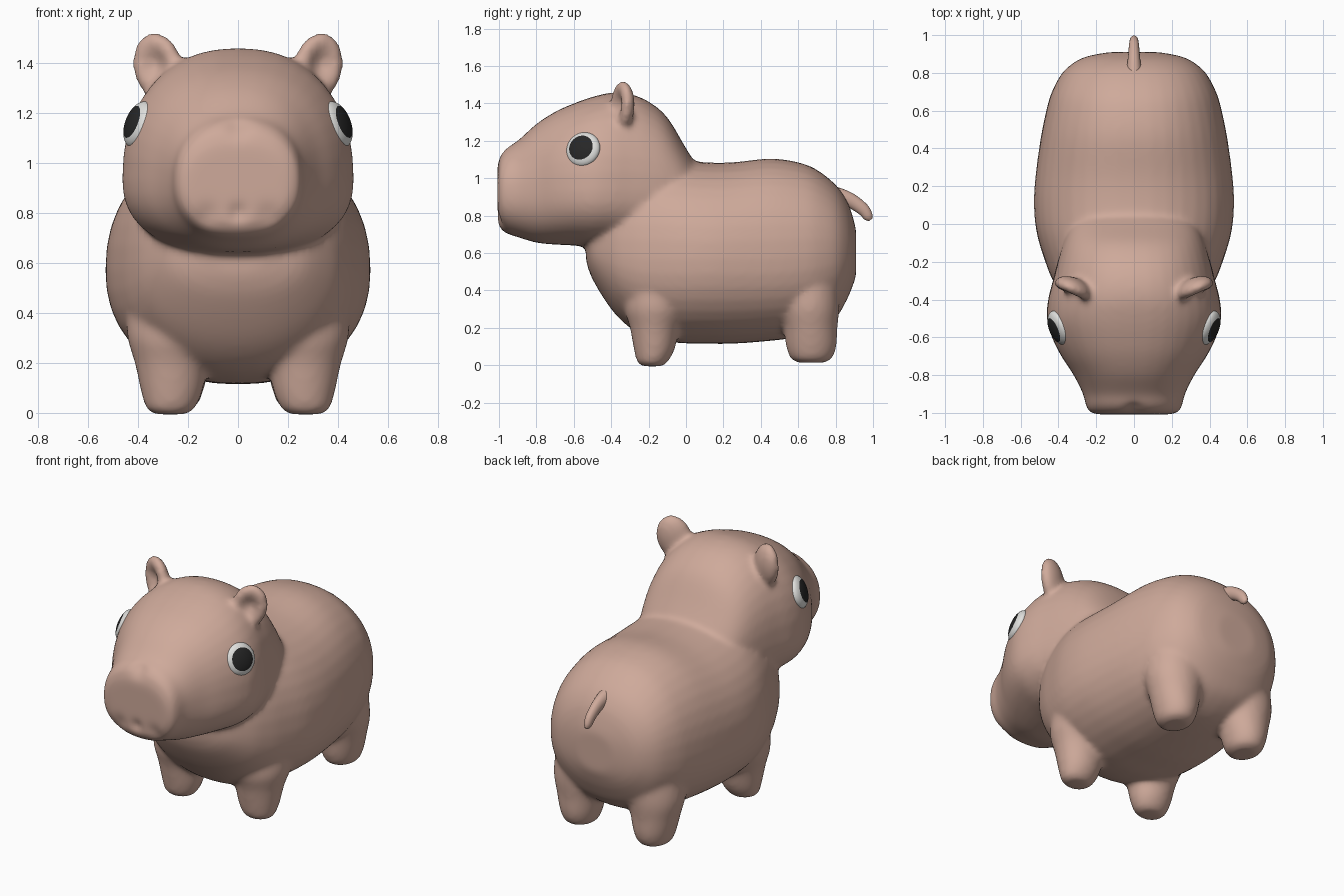
import bpy, bmesh, math
from mathutils import Vector, Matrix

if "Cube" in bpy.data.objects:
    bpy.data.objects.remove(bpy.data.objects["Cube"])


def material(name, rgb):
    m = bpy.data.materials.new(name)
    m.diffuse_color = (*rgb, 1)
    m.use_nodes = True
    m.node_tree.nodes["Principled BSDF"].inputs["Base Color"].default_value = m.diffuse_color
    return m


SKIN = material("dusty pink skin", (0.62, 0.40, 0.325))
WHITE = material("eye white", (0.75, 0.75, 0.73))
BLACK = material("pupil black", (0.02, 0.02, 0.02))


def add_object(name, bm, mats):
    mesh = bpy.data.meshes.new(name)
    bm.to_mesh(mesh)
    bm.free()
    for m in mats:
        mesh.materials.append(m)
    for p in mesh.polygons:
        p.use_smooth = True
    ob = bpy.data.objects.new(name, mesh)
    bpy.context.collection.objects.link(ob)
    return ob


def smooth_rows(rows, n=4):
    """Catmull-Rom interpolation of section tuples."""
    out = []
    for i in range(len(rows) - 1):
        a, b, c, d = (rows[max(0, min(len(rows) - 1, i + k))] for k in (-1, 0, 1, 2))
        for s in range(n):
            t = s / n
            out.append([0.5 * (2 * q + (r - p) * t + (2 * p - 5 * q + 4 * r - u) * t * t
                               + (3 * q - p - 3 * r + u) * t ** 3)
                        for p, q, r, u in zip(a, b, c, d)])
    return out + [list(rows[-1])]


def loft(bm, rings):
    """Skin a list of point rings into a closed shell."""
    vs = [[bm.verts.new(p) for p in ring] for ring in rings]
    n = len(vs[0])
    faces = [bm.faces.new((a[i], a[(i + 1) % n], b[(i + 1) % n], b[i]))
             for a, b in zip(vs, vs[1:]) for i in range(n)]
    faces += [bm.faces.new(vs[0]), bm.faces.new(vs[-1])]
    bmesh.ops.recalc_face_normals(bm, faces=faces)


def sp(v, e):
    return math.copysign(abs(v) ** (2 / e), v)


def torso_rings(rows, e):
    """Rows: y, bottom z, widest z, top z, half width."""
    rings = []
    for y, zb, zm, zt, w in smooth_rows(rows):
        ring = []
        for k in range(40):
            a = math.tau * k / 40
            s = sp(math.sin(a), e)
            ring.append((w * sp(math.cos(a), e), y, zm + s * (zt - zm if s > 0 else zm - zb)))
        rings.append(ring)
    return rings


def leg_rings(rows, side):
    """Rows: z, centre x, centre y, radius x, radius y."""
    return [[(side * (cx + rx * math.cos(math.tau * k / 28)),
              cy + ry * math.sin(math.tau * k / 28), z) for k in range(28)]
            for z, cx, cy, rx, ry in smooth_rows(rows)]


bm = bmesh.new()

# Torso
loft(bm, torso_rings([
    (-0.535, 0.56, 0.63, 0.72, 0.12), (-0.50, 0.46, 0.62, 0.85, 0.26),
    (-0.40, 0.30, 0.60, 1.00, 0.37), (-0.30, 0.20, 0.58, 1.08, 0.43),
    (-0.20, 0.15, 0.57, 1.11, 0.47), (-0.05, 0.12, 0.57, 1.10, 0.515),
    (0.10, 0.115, 0.57, 1.085, 0.53), (0.25, 0.115, 0.57, 1.085, 0.522),
    (0.45, 0.13, 0.57, 1.105, 0.495), (0.60, 0.15, 0.58, 1.085, 0.465),
    (0.70, 0.18, 0.59, 1.045, 0.435), (0.80, 0.25, 0.60, 0.965, 0.38),
    (0.86, 0.35, 0.60, 0.88, 0.31), (0.89, 0.42, 0.60, 0.80, 0.24),
    (0.91, 0.48, 0.60, 0.72, 0.13)], 2.2))

# Head and snout
loft(bm, torso_rings([
    (-1.008, 0.77, 0.92, 1.06, 0.19), (-0.995, 0.735, 0.92, 1.12, 0.235),
    (-0.96, 0.705, 0.92, 1.165, 0.255), (-0.90, 0.685, 0.92, 1.20, 0.27),
    (-0.80, 0.655, 0.92, 1.29, 0.32), (-0.70, 0.645, 0.93, 1.355, 0.385),
    (-0.60, 0.64, 0.93, 1.40, 0.435), (-0.50, 0.63, 0.93, 1.435, 0.462),
    (-0.40, 0.63, 0.93, 1.457, 0.455), (-0.30, 0.62, 0.93, 1.45, 0.43),
    (-0.20, 0.62, 0.93, 1.41, 0.405), (-0.10, 0.62, 0.92, 1.325, 0.375),
    (0.00, 0.62, 0.90, 1.16, 0.33), (0.08, 0.62, 0.86, 1.03, 0.25)], 2.3))

# Legs
FRONT = [(-0.006, 0.27, -0.18, 0.06, 0.05), (0.015, 0.27, -0.18, 0.095, 0.08),
         (0.08, 0.265, -0.17, 0.122, 0.108), (0.20, 0.265, -0.165, 0.148, 0.135),
         (0.32, 0.26, -0.15, 0.185, 0.18), (0.50, 0.25, -0.12, 0.19, 0.18)]
BACK = [(0.014, 0.255, 0.67, 0.06, 0.07), (0.035, 0.255, 0.67, 0.095, 0.11),
        (0.10, 0.255, 0.67, 0.12, 0.135), (0.20, 0.255, 0.665, 0.145, 0.145),
        (0.32, 0.25, 0.655, 0.175, 0.165), (0.50, 0.24, 0.64, 0.17, 0.17)]
for side in (-1, 1):
    loft(bm, leg_rings(FRONT, side))
    loft(bm, leg_rings(BACK, side))

# Ears: flattened balls hollowed on the front
for side in (-1, 1):
    ball = bmesh.ops.create_uvsphere(bm, u_segments=32, v_segments=20, radius=1)["verts"]
    place = (Matrix.Translation((side * 0.322, -0.345, 1.385))
             @ Matrix.Rotation(side * math.radians(24), 4, 'Z')
             @ Matrix.Rotation(side * math.radians(14), 4, 'Y'))
    for v in ball:
        x, y, z = v.co
        if y < 0:
            y += 1.1 * math.exp(-3.5 * (x * x + (z - 0.05) ** 2))
        v.co = place @ Vector((x * 0.105, y * 0.062, z * 0.138))

# Fuse everything into one soft skin
body = add_object("body", bm, [SKIN])
bpy.context.view_layer.objects.active = body
body.select_set(True)
fuse = body.modifiers.new("fuse", 'REMESH')
fuse.mode = 'VOXEL'
fuse.voxel_size = 0.015
fuse.use_smooth_shade = True
soft = body.modifiers.new("soften", 'SMOOTH')
soft.factor = 0.5
soft.iterations = 12
for name in ("fuse", "soften"):
    bpy.ops.object.modifier_apply(modifier=name)

# Shallow dents: nose groove, nostrils, and mouth corners
DENTS = [(0, -0.97, 1.14, 0.045, 0.018), (0, -1.0, 0.80, 0.035, 0.015),
         (0.12, -0.99, 0.79, 0.045, 0.014), (-0.12, -0.99, 0.79, 0.045, 0.014)]
for v in body.data.vertices:
    if v.co.y < -0.8:
        v.co.y += sum(d * math.exp(-((v.co - Vector((x, y, z))).length / r) ** 2)
                      for x, y, z, r, d in DENTS)
for p in body.data.polygons:
    p.use_smooth = True
    p.material_index = 0

# Tail: short tapering hook
bm = bmesh.new()
rings = []
for y, z, r, tilt in smooth_rows([(0.78, 0.90, 0.06, 0.1), (0.85, 0.89, 0.045, 0.3),
                                  (0.90, 0.868, 0.038, 0.6), (0.95, 0.83, 0.033, 0.8),
                                  (0.975, 0.795, 0.026, 0.9), (0.988, 0.778, 0.012, 0.9)]):
    rings.append([(r * 0.8 * math.cos(math.tau * k / 20),
                   y + r * math.sin(math.tau * k / 20) * math.sin(tilt),
                   z + r * math.sin(math.tau * k / 20) * math.cos(tilt)) for k in range(20)])
loft(bm, rings)
add_object("tail", bm, [SKIN])

# Eyes: flattened balls with the pupil on the outward cap
for side, label in ((-1, "left"), (1, "right")):
    bm = bmesh.new()
    bmesh.ops.create_uvsphere(bm, u_segments=40, v_segments=36, radius=1)
    for f in bm.faces:
        f.material_index = int(f.calc_center_median().z > 0.73)
    out = Vector((side * 0.87, -0.37, 0.33)).normalized()
    bmesh.ops.transform(bm, verts=bm.verts, matrix=(
        Matrix.Translation((side * 0.397, -0.55, 1.153))
        @ out.to_track_quat('Z', 'Y').to_matrix().to_4x4()
        @ Matrix.Diagonal((0.096, 0.096, 0.045, 1))))
    add_object(label + "_eye", bm, [WHITE, BLACK])
